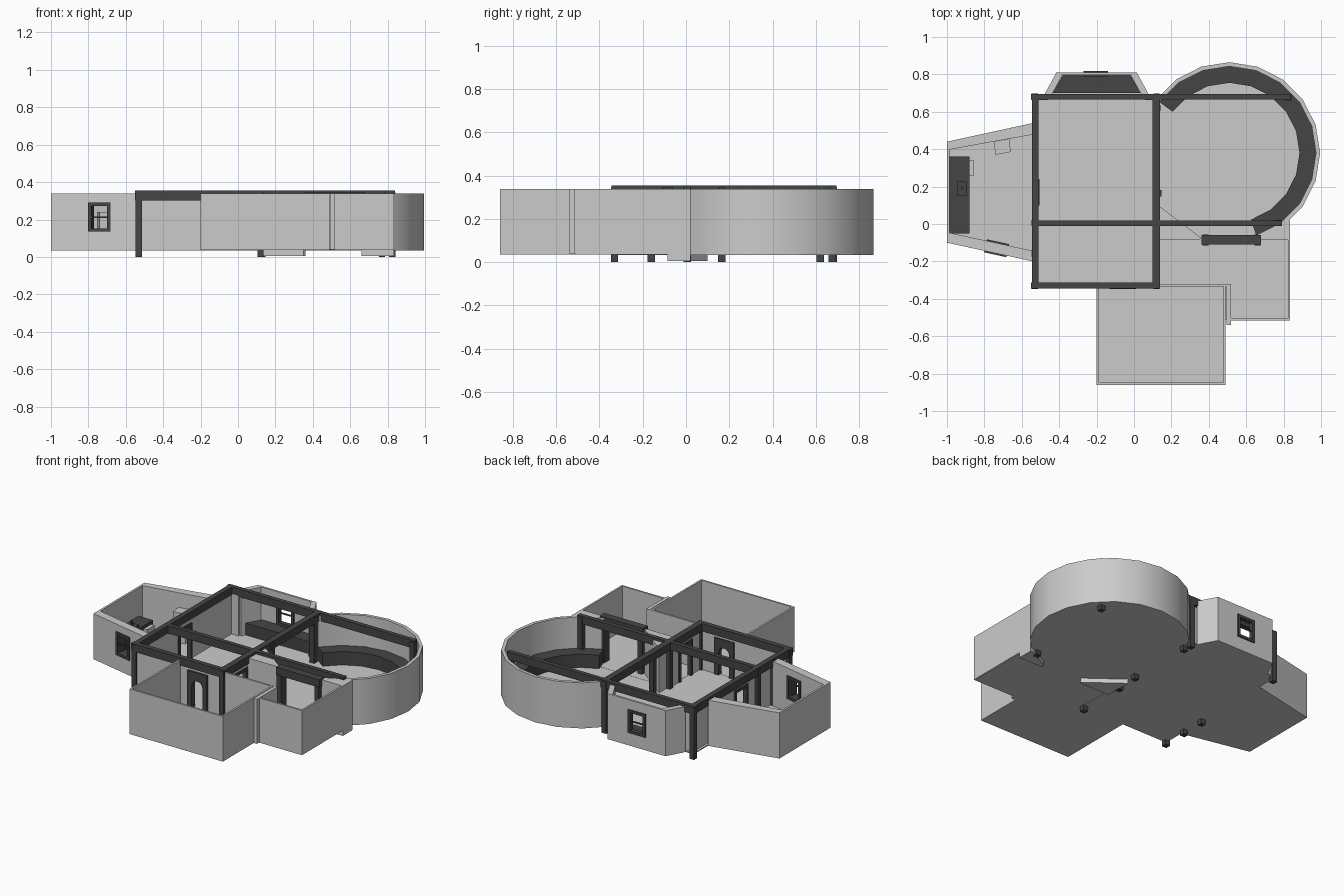
import bpy, bmesh, math
from mathutils import Vector

if "Cube" in bpy.data.objects:
    bpy.data.objects.remove(bpy.data.objects["Cube"])

DARK = bpy.data.materials.new("dark_timber")
DARK.diffuse_color = (0.06, 0.06, 0.06, 1)
DARK.use_nodes = True
DARK.node_tree.nodes["Principled BSDF"].inputs["Base Color"].default_value = DARK.diffuse_color
Z0, Z1 = 0.04, 0.338


def extrude(name, pts, vec, dark=False):
    """Extrude a planar 3D outline along vec."""
    bm = bmesh.new()
    f = bm.faces.new([bm.verts.new(p) for p in pts])
    r = bmesh.ops.extrude_face_region(bm, geom=[f], use_keep_orig=True)
    bmesh.ops.translate(bm, vec=vec, verts=[v for v in r["geom"] if isinstance(v, bmesh.types.BMVert)])
    bmesh.ops.recalc_face_normals(bm, faces=bm.faces)
    me = bpy.data.meshes.new(name)
    bm.to_mesh(me)
    bm.free()
    if dark:
        me.materials.append(DARK)
    ob = bpy.data.objects.new(name, me)
    bpy.context.collection.objects.link(ob)
    return ob


def prism(name, pts, z0=Z0, z1=Z1, dark=False):
    return extrude(name, [(x, y, z0) for x, y in pts], (0, 0, z1 - z0), dark)


def box(name, x0, x1, y0, y1, z0=Z0, z1=Z1, dark=False):
    return prism(name, [(x0, y0), (x1, y0), (x1, y1), (x0, y1)], z0, z1, dark)


def wall(name, p, q, t=0.012, holes=(), top=Z1, frame=0.018):
    """Wall from p to q, thickness to the left; holes (s0, s1, z0, z1) along it."""
    p, q = Vector(p), Vector(q)
    d = (q - p).normalized()
    n = Vector((-d.y, d.x))

    def piece(nm, a, b, z0, z1, o0=0.0, o1=t, dark=False):
        if b - a > 1e-4 and z1 - z0 > 1e-4:
            prism(nm, [p + d * a + n * o0, p + d * b + n * o0,
                       p + d * b + n * o1, p + d * a + n * o1], z0, z1, dark)
    s = 0
    for a, b, h0, h1 in holes:
        piece(name, s, a, Z0, top)
        piece(name + "_sill", a, b, Z0, h0)
        piece(name + "_header", a, b, h1, top)
        if frame:
            k, e = frame, 0.008
            piece(name + "_jamb", a, a + k, h0, h1, -e, t + e, True)
            piece(name + "_jamb", b - k, b, h0, h1, -e, t + e, True)
            piece(name + "_frame_top", a + k, b - k, h1 - k, h1, -e, t + e, True)
            if h0 > Z0:
                piece(name + "_frame_bottom", a + k, b - k, h0, h0 + k, -e, t + e, True)
                m = (h0 + h1) / 2
                piece(name + "_glazing_bar", a + k, b - k, m - .004, m + .004, 0, .008, True)
        s = b
    piece(name, s, (q - p).length, Z0, top)


def ring(name, r0, r1, angles, z0, z1, dark=False):
    pol = lambda r, a: (.51 + r * math.cos(math.radians(a)), .38 + r * math.sin(math.radians(a)))
    ob = prism(name, [pol(r1, a) for a in angles] + [pol(r0, a) for a in reversed(angles)], z0, z1, dark)
    bpy.ops.object.select_all(action='DESELECT')
    ob.select_set(True)
    bpy.context.view_layer.objects.active = ob
    bpy.ops.object.shade_smooth_by_angle(angle=math.radians(30))
    return ob


# Floors
F = (.033, Z0)
left_plan = [(-.54, .54), (-1, .44), (-1, -.10), (-.54, -.20)]
bay_plan = [(-.48, .69), (-.415, .81), (.015, .81), (.08, .69)]
box("main_floor", -.54, .13, -.34, .69, *F)
prism("round_floor", [(.51 + .485 * math.cos(i * math.pi / 10), .38 + .485 * math.sin(i * math.pi / 10))
                      for i in range(20)], *F)
box("link_floor", .13, .3, 0, .69, *F)
prism("left_room_floor", left_plan, *F)
prism("bay_floor", bay_plan, *F)
box("front_room_floor", -.20, .49, -.86, -.33, .036, .041)
box("entry_floor", .13, .83, -.33, 0, .036, .041)
box("entry_floor_front", .49, .83, -.51, -.33, .036, .041)

# Main room walls with openings
wall("main_left_wall", (-.525, .68), (-.525, -.33), .012,
     [(.44, .58, Z0, .28), (.85, .97, Z0, .28)][:1], .31)
wall("main_back_wall_left", (-.46, .675), (-.53, .675), .012, (), .31)
wall("main_back_wall_right", (.13, .675), (.06, .675), .012, (), .31)
wall("main_front_wall", (-.53, -.335), (.13, -.335), .012, [(.40, .54, Z0, .28)], .31, 0)
wall("main_right_wall", (.13, -.33), (.13, 0), .012, [(.10, .24, Z0, .28)], .31)

# Arched doorway in the front wall
cx, w, zs = -.06, .04, .19
arch = [(cx + w * math.cos(math.pi * i / 8), zs + w * math.sin(math.pi * i / 8)) for i in range(9)]
prof = [(cx - .072, Z0), (cx - .072, .285), (cx + .072, .285), (cx + .072, Z0), (cx + w, Z0)] + arch + [(cx - w, Z0)]
extrude("arched_doorway", [(x, -.348, z) for x, z in prof], (0, .034, 0), True)

# Timber beams
B = (.302, .354, True)
box("back_beam", -.55, .84, .665, .695, *B)
box("middle_beam", -.54, .79, -.01, .02, *B)
box("front_beam", -.55, .14, -.345, -.312, *B)
box("left_beam", -.545, -.51, -.345, .695, *B)
box("right_beam", .10, .14, -.345, .695, *B)

# Timber posts
for i, (x, y) in enumerate([(-.53, .68), (-.53, .005), (-.53, -.33), (-.53, -.16), (.12, .68),
                            (.12, .005), (.12, -.33), (.125, .62), (.13, .165), (.825, .675), (.77, .005)]):
    h = .017
    box(f"post_{i}", x - h, x + h, y - h, y + h, .0, .345, True)

# Left room: walls, window, counter and cupboards
wall("left_room_front_wall", (-1, -.10), (-.54, -.20), .055, [(.205, .327, .135, .29)])
prism("left_room_back_wall", [(-.54, .54), (-1, .44), (-1, .395), (-.56, .475), (-.54, .475)])
box("left_room_side_wall", -1, -.986, -.10, .44)
box("counter", -.986, -.88, -.05, .36, Z0, .15, True)
box("counter_basin", -.945, -.895, .15, .23, .15, .165, True)
box("counter_tap", -.925, -.915, .185, .195, .165, .20, True)
box("small_cupboard", -.88, -.855, .26, .34, Z0, .13)
prism("tall_cupboard", [(-.74, .37), (-.66, .385), (-.665, .455), (-.75, .44)], Z0, .24)

# Back bay with window seat
wall("bay_left_wall", bay_plan[1], bay_plan[0], .035)
wall("bay_back_wall", bay_plan[2], bay_plan[1], .014, [(.155, .285, .12, .275)])
wall("bay_right_wall", bay_plan[3], bay_plan[2], .035)
prism("window_seat", [(-.435, .70), (-.38, .796), (-.02, .796), (.035, .70)], Z0, .12, True)

# Round room with curved bench
ring("round_wall", .463, .485, list(range(-72, 145, 18)), Z0 - .005, Z1)
ring("curved_bench", .375, .463, list(range(-72, 145, 18)), Z0, .13, True)

# Wall blocks beside the entrance, and its timber door frame
prism("entrance_wall_left", [(.13, .10), (.13, -.085), (.35, -.085), (.36, -.075)], .004, Z1)
prism("entrance_wall_right", [(.66, -.085), (.835, -.085), (.835, .02), (.80, .01), (.66, -.06)], .004, Z1)
for x in (.365, .645):
    box("entrance_jamb", x, x + .032, -.115, -.055, Z0, .30, True)
box("entrance_lintel", .36, .68, -.11, -.06, .295, .347, True)

# Front room and entry walls
wall("front_room_left_wall", (-.20, -.34), (-.20, -.86))
wall("front_room_front_wall", (-.20, -.86), (.49, -.86))
wall("front_room_right_wall", (.49, -.86), (.49, -.33))
wall("shared_wall", (.13, -.335), (.51, -.335))
box("entry_left_wall", .495, .518, -.54, -.32)
wall("entry_front_wall", (.51, -.515), (.835, -.515))
wall("entry_right_wall", (.835, -.515), (.835, -.08))
